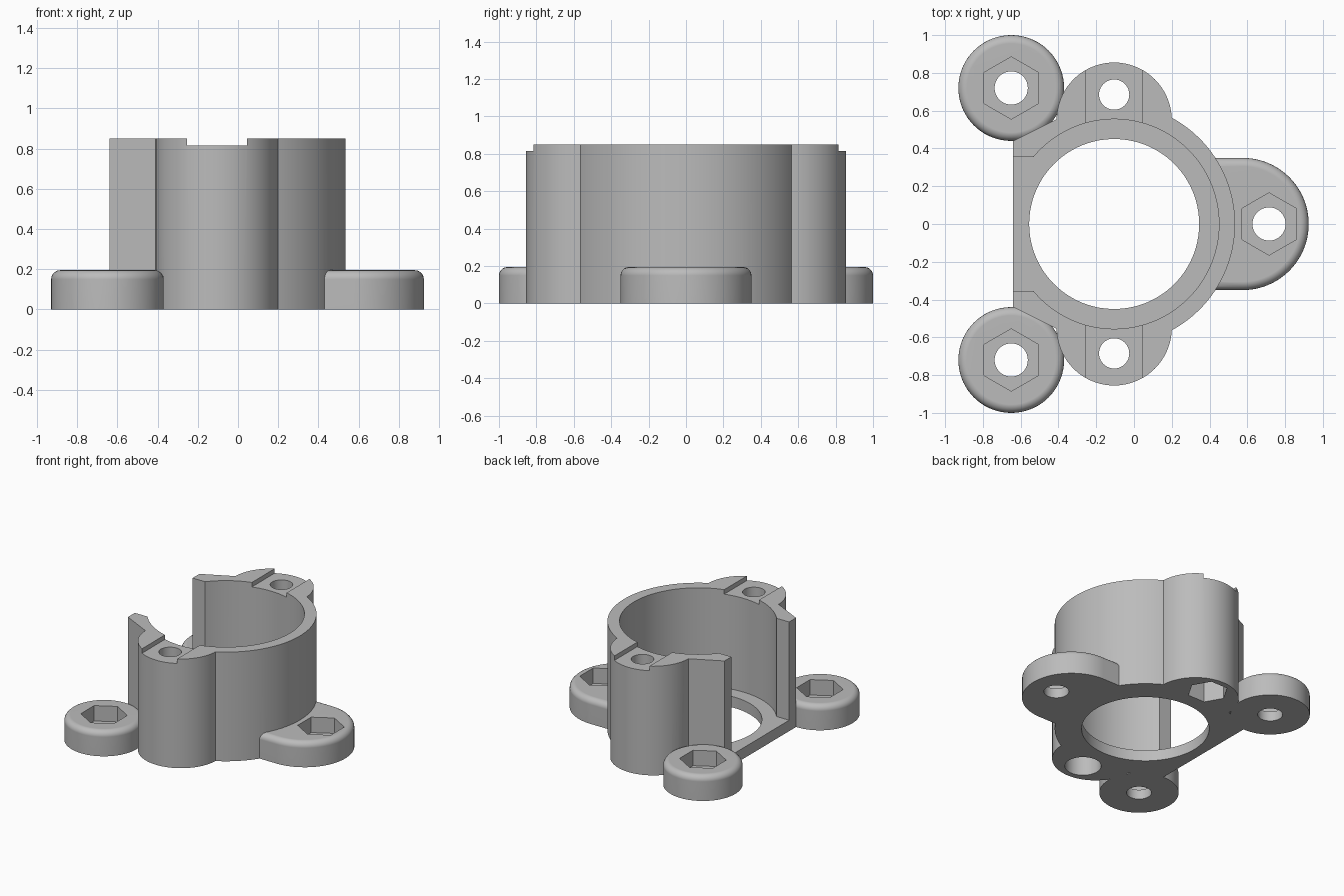
import bpy, bmesh, math

if "Cube" in bpy.data.objects:
    bpy.data.objects.remove(bpy.data.objects["Cube"])

CX = -0.105          # ring centre in x
H = 0.85             # body height
FLOOR = 0.085        # floor plate thickness
FOOT_H = 0.195

metal = bpy.data.materials.new("mid_grey")
metal.diffuse_color = (0.5, 0.5, 0.5, 1.0)
metal.use_nodes = True
metal.node_tree.nodes["Principled BSDF"].inputs["Base Color"].default_value = metal.diffuse_color


def arc(cx, cy, r, a0, a1, n):
    """Points along an arc, angles in degrees, both ends included."""
    return [(cx + r * math.cos(math.radians(a0 + (a1 - a0) * i / n)),
             cy + r * math.sin(math.radians(a0 + (a1 - a0) * i / n)))
            for i in range(n + 1)]


def circle(cx, cy, r, n=72, start=0):
    return arc(cx, cy, r, start, start + 360, n)[:-1]


def prism(name, outline, z0, z1, round_top=0.0):
    """Extrude an outline upward, optionally rounding the top rim."""
    bm = bmesh.new()
    base = bm.faces.new([bm.verts.new((x, y, z0)) for x, y in outline])
    ext = bmesh.ops.extrude_face_region(bm, geom=[base], use_keep_orig=True)
    top_verts = [g for g in ext["geom"] if isinstance(g, bmesh.types.BMVert)]
    bmesh.ops.translate(bm, verts=top_verts, vec=(0, 0, z1 - z0))
    bmesh.ops.recalc_face_normals(bm, faces=bm.faces)
    if round_top:
        rim = [e for e in bm.edges if all(abs(v.co.z - z1) < 1e-5 for v in e.verts)]
        bmesh.ops.bevel(bm, geom=rim, offset=round_top, segments=5,
                        profile=0.5, affect='EDGES', clamp_overlap=False)
    mesh = bpy.data.meshes.new(name)
    bm.to_mesh(mesh)
    bm.free()
    mesh.materials.append(metal)
    obj = bpy.data.objects.new(name, mesh)
    bpy.context.collection.objects.link(obj)
    return obj


def combine(target, other, operation):
    """Apply a boolean and drop the helper object."""
    other.hide_render = True
    mod = target.modifiers.new("bool", 'BOOLEAN')
    mod.operation = operation
    mod.solver = 'EXACT'
    mod.object = other
    bpy.context.view_layer.objects.active = target
    bpy.ops.object.modifier_apply(modifier=mod.name)
    bpy.data.objects.remove(other)


def box(x0, x1, y0, y1):
    return [(x0, y0), (x1, y0), (x1, y1), (x0, y1)]


# Ring body with a flat left side and slanted cheeks
housing = prism("bearing_housing",
                arc(CX, 0, 0.64, -107.7, 107.7, 90) + [(-0.64, 0.44), (-0.64, -0.44)],
                0, H)

# Clamp ears, front and back
for s in (-1, 1):
    combine(housing, prism("ear", circle(CX, s * 0.55, 0.305), 0, H), 'UNION')

# Two round feet and one wide foot with softened top rims
feet = [(-0.65, -0.72), (-0.65, 0.72), (0.715, 0)]
for x, y in feet[:2]:
    combine(housing, prism("round_foot", circle(x, y, 0.28), 0, FOOT_H, 0.045), 'UNION')
combine(housing, prism("wide_foot",
                       arc(0.575, 0, 0.35, -90, 90, 48) + [(0.3, 0.35), (0.3, -0.35)],
                       0, FOOT_H, 0.045), 'UNION')

# Cavity open to the left, above the floor, and the round floor opening
half = 180 - math.degrees(math.asin(0.355 / 0.555))
cuts = [prism("cavity", arc(CX, 0, 0.555, -half, half, 90)
              + [(-0.9, 0.355), (-0.9, -0.355)], FLOOR, 1),
        prism("floor_opening", circle(CX, 0, 0.45, 90), -0.1, 0.5)]

# Shallow slot across both ears
cuts.append(prism("ear_slot", box(-0.255, 0.045, -1.1, 1.1), 0.815, 1))

# Ear bolt holes: round pocket at the front, hex pocket at the back
for s in (-1, 1):
    cuts.append(prism("ear_hole", circle(CX, s * 0.685, 0.08, 40), -0.1, 1))
cuts.append(prism("head_pocket", circle(CX, -0.685, 0.128, 48), -0.1, 0.3))
cuts.append(prism("nut_pocket", circle(CX, 0.685, 0.145, 6), -0.1, 0.3))

# Foot holes with hex pockets from above
for x, y in feet:
    cuts.append(prism("foot_hole", circle(x, y, 0.088, 40), -0.1, 0.5))
    cuts.append(prism("foot_hex", circle(x, y, 0.165, 6, 90), 0.075, 0.5))

for c in cuts:
    combine(housing, c, 'DIFFERENCE')

# Smooth curved walls, crisp edges
bpy.ops.object.select_all(action='DESELECT')
housing.select_set(True)
bpy.context.view_layer.objects.active = housing
bpy.ops.object.shade_smooth_by_angle(angle=math.radians(30))
wn = housing.modifiers.new("weighted_normals", 'WEIGHTED_NORMAL')
wn.keep_sharp = True
